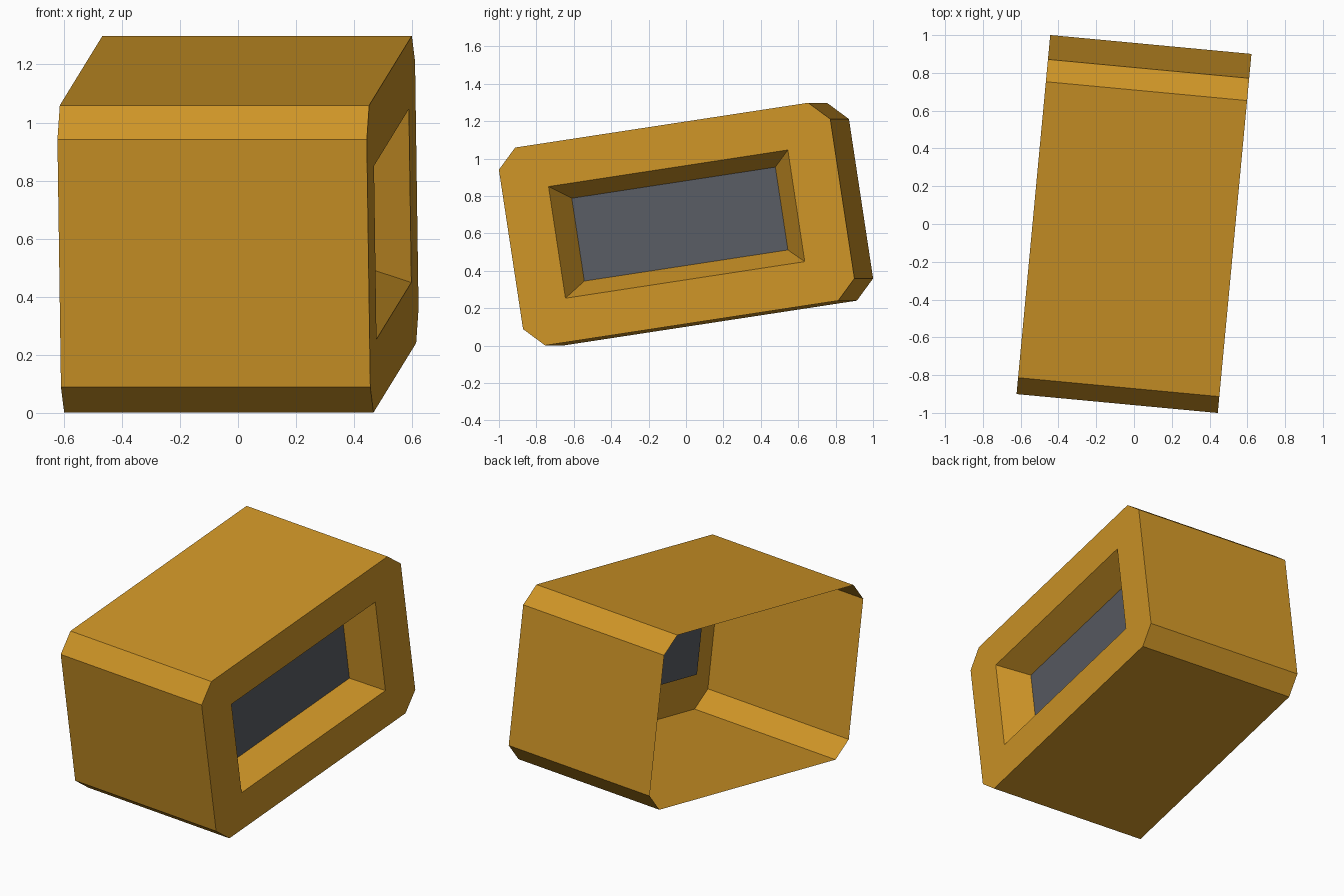
import bpy, bmesh, math
from mathutils import Matrix

cube = bpy.data.objects.get("Cube")
if cube:
    bpy.data.objects.remove(cube, do_unlink=True)


def material(name, color):
    m = bpy.data.materials.new(name)
    m.use_nodes = True
    m.diffuse_color = (*color, 1)
    m.node_tree.nodes["Principled BSDF"].inputs["Base Color"].default_value = (*color, 1)
    return m


gold = material("ochre yellow", (0.62, 0.30, 0.02))
grey = material("screen grey", (0.10, 0.107, 0.125))

# Tilted pose shared by both parts
pose = (Matrix.Translation((0, 0, 0.65))
        @ Matrix.Rotation(math.radians(-5.36), 4, 'Z')
        @ Matrix.Rotation(math.radians(8.65), 4, 'X'))
HALF_W, HALF_L, HALF_H, CUT = 0.535, 0.9, 0.535, 0.104
SCREEN_X = 0.353
CORNERS = [(1, 1), (-1, 1), (-1, -1), (1, -1)]


def ring(bm, x, points):
    return [bm.verts.new((x, y, z)) for y, z in points]


def rect(hl, hh):
    return [(sy * hl, sz * hh) for sy, sz in CORNERS]


def chamfered():
    pts = []
    for sy, sz in CORNERS:
        side = (sy * HALF_L, sz * (HALF_H - CUT))
        flat = (sy * (HALF_L - CUT), sz * HALF_H)
        pts += [side, flat] if sy * sz > 0 else [flat, side]
    return pts


def bridge(bm, a, b):
    n = len(a)
    for i in range(n):
        j = (i + 1) % n
        bm.faces.new((a[i], a[j], b[j], b[i]))


def finish(bm, name, mat):
    mesh = bpy.data.meshes.new(name)
    bm.to_mesh(mesh)
    bm.free()
    mesh.materials.append(mat)
    obj = bpy.data.objects.new(name, mesh)
    obj.matrix_world = pose
    bpy.context.collection.objects.link(obj)


# Open shell with chamfered long edges and a tapered window recess
bm = bmesh.new()
back = ring(bm, -HALF_W, chamfered())
front = ring(bm, HALF_W, chamfered())
frame = ring(bm, HALF_W, rect(0.65, 0.302))
inner = ring(bm, SCREEN_X, rect(0.553, 0.224))
bridge(bm, back, front)
for k in range(4):
    n = (k + 1) % 4
    bm.faces.new((front[2 * k], front[2 * k + 1], frame[k]))
    bm.faces.new((front[2 * k + 1], front[2 * n], frame[n], frame[k]))
bridge(bm, frame, inner)
bmesh.ops.recalc_face_normals(bm, faces=bm.faces)
finish(bm, "housing", gold)

# Flat screen closing the recess
bm = bmesh.new()
bm.faces.new(ring(bm, SCREEN_X, rect(0.553, 0.224)))
finish(bm, "screen", grey)
